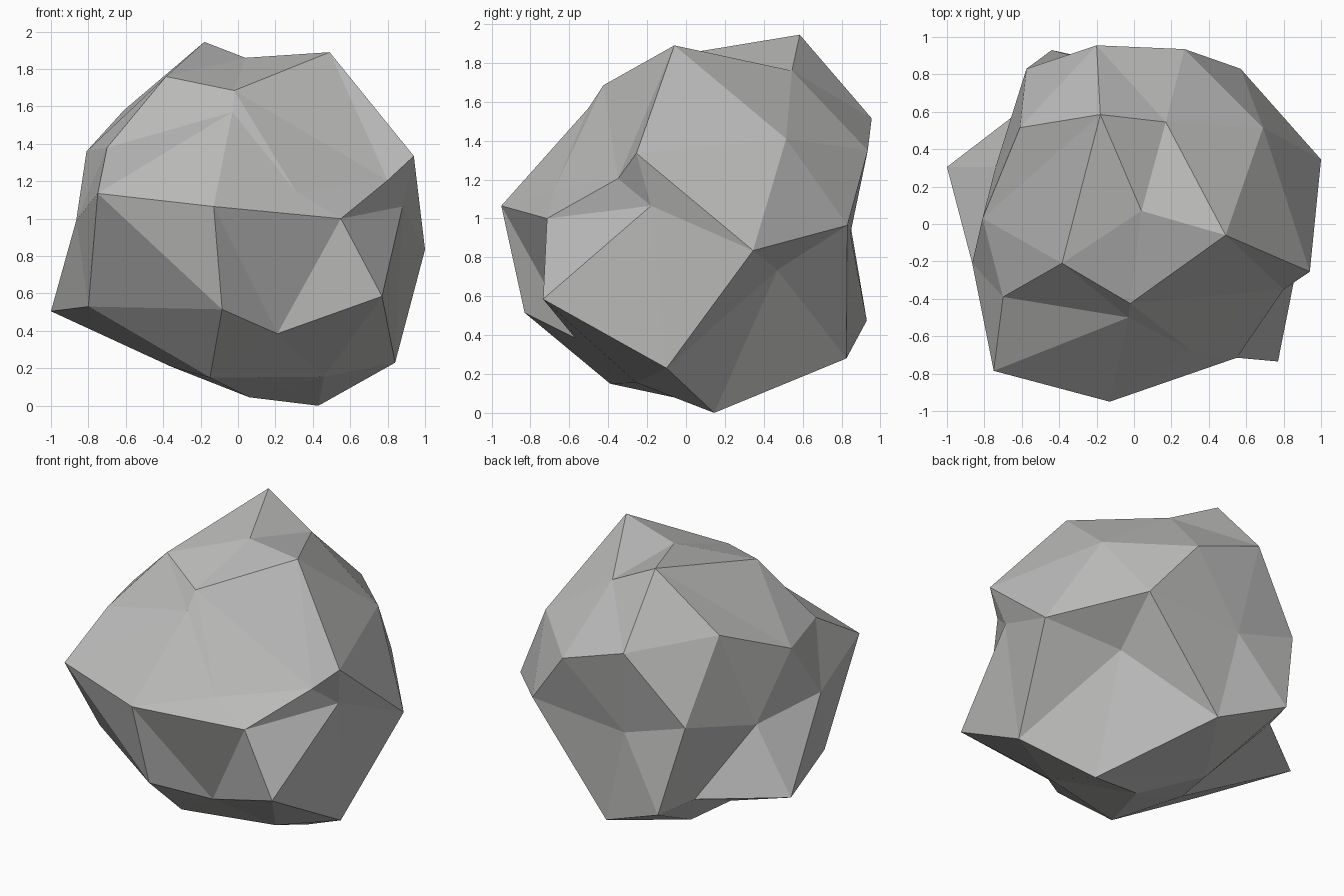
import bpy, bmesh, math

# Rings of the boulder from top to bottom; each ring runs anticlockwise from +x
RINGS = [
    [(0.04, 0.07, 1.86)],                                            # top
    [(0.49, -0.06, 1.89), (0.17, 0.545, 1.76), (-0.18, 0.585, 1.945),
     (-0.385, -0.21, 1.76), (-0.02, -0.425, 1.685)],                 # crown
    [(0.94, -0.255, 1.335), (0.69, 0.515, 1.41), (0.27, 0.935, 1.35),
     (-0.20, 0.955, 1.515), (-0.61, 0.515, 1.58), (-0.81, 0.03, 1.36),
     (-0.70, -0.39, 1.38), (-0.03, -0.50, 1.57), (0.31, -0.68, 1.145),
     (0.80, -0.35, 1.205)],                                          # shoulder
    [(1.0, 0.345, 0.835), (0.57, 0.83, 0.965), (-0.13, 0.845, 0.92),
     (-0.575, 0.83, 1.06), (-0.74, 0.305, 0.93), (-0.865, -0.21, 0.99),
     (-0.75, -0.785, 1.135), (-0.13, -0.95, 1.065), (0.55, -0.715, 1.0),
     (0.88, -0.18, 1.065)],                                          # waist
    [(0.84, -0.10, 0.23), (0.50, 0.47, 0.735), (0.02, 0.825, 0.28),
     (-0.44, 0.93, 0.475), (-0.53, 0.665, 0.505), (-1.0, 0.305, 0.505),
     (-0.80, -0.34, 0.53), (-0.085, -0.83, 0.515), (0.21, -0.57, 0.385),
     (0.77, -0.735, 0.585)],                                         # lower flank
    [(0.43, 0.145, 0.0), (-0.28, 0.35, 0.18), (-0.36, 0.035, 0.21),
     (-0.15, -0.39, 0.15), (0.46, -0.255, 0.155)],                   # foot
    [(0.06, 0.10, 0.045)],                                           # underside
]


def angle(v):
    """Azimuth from +x, nudged so that 0 never wraps round to a full turn."""
    return (math.atan2(v.co.y, v.co.x) + 0.1) % math.tau


# Start from an icosphere and pull each of its rings into the boulder shape
bm = bmesh.new()
bmesh.ops.create_icosphere(bm, subdivisions=2, radius=1.0)
by_height = sorted(bm.verts, key=lambda v: -v.co.z)
start = 0
for ring in RINGS:
    band = sorted(by_height[start:start + len(ring)], key=angle)
    start += len(ring)
    for vert, co in zip(band, ring):
        vert.co = co
for face in bm.faces:
    face.smooth = False

mesh = bpy.data.meshes.new("boulder")
bm.to_mesh(mesh)
bm.free()
boulder = bpy.data.objects.new("boulder", mesh)
bpy.context.collection.objects.link(boulder)

# Plain stone colour
stone = bpy.data.materials.new("stone grey")
stone.diffuse_color = (0.5, 0.505, 0.495, 1.0)
mesh.materials.append(stone)
